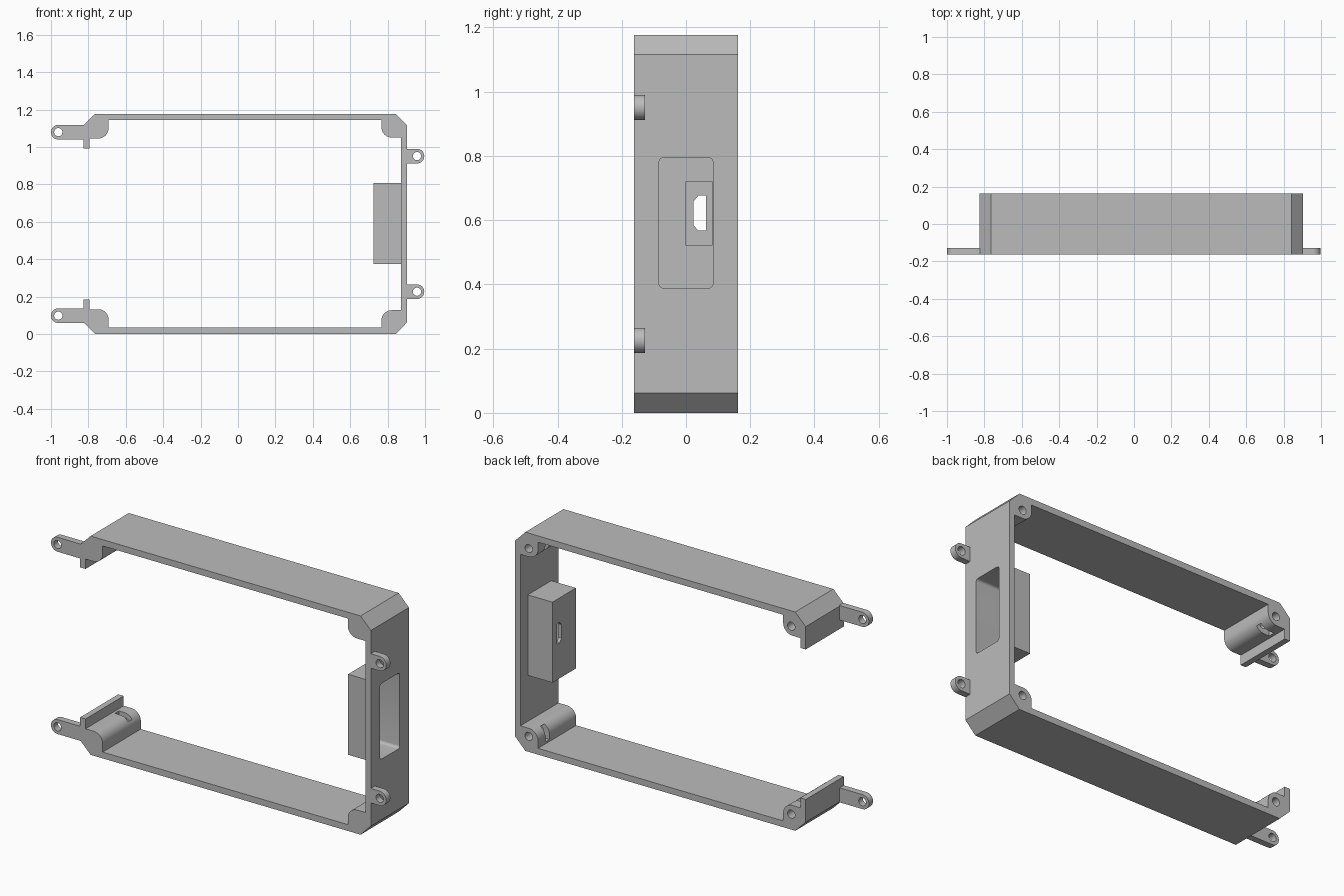
import bpy, bmesh
from math import cos, sin, radians, pi

H = 1.177      # full height
D = 0.162      # half depth

cube = bpy.data.objects.get("Cube")
if cube:
    bpy.data.objects.remove(cube, do_unlink=True)

grey = bpy.data.materials.new("matte grey")
grey.use_nodes = True
COLOUR = (0.5, 0.5, 0.5, 1)
grey.diffuse_color = COLOUR
grey.node_tree.nodes["Principled BSDF"].inputs["Base Color"].default_value = COLOUR


def arc(cu, cv, r, a0, a1, n=10):
    return [(cu + r * cos(radians(a0 + (a1 - a0) * i / n)),
             cv + r * sin(radians(a0 + (a1 - a0) * i / n))) for i in range(n + 1)]


def prism(name, pts, lo, hi, axis="y"):
    """Extrude a profile: (x, z) along y, or (y, z) along x."""
    bm = bmesh.new()
    place = (lambda u, v, t: (u, t, v)) if axis == "y" else (lambda u, v, t: (t, u, v))
    face = bm.faces.new([bm.verts.new(place(u, v, lo)) for u, v in pts])
    ext = bmesh.ops.extrude_face_region(bm, geom=[face])
    move = (0, hi - lo, 0) if axis == "y" else (hi - lo, 0, 0)
    bmesh.ops.translate(bm, vec=move,
                        verts=[g for g in ext["geom"] if isinstance(g, bmesh.types.BMVert)])
    bmesh.ops.recalc_face_normals(bm, faces=bm.faces)
    mesh = bpy.data.meshes.new(name)
    bm.to_mesh(mesh)
    bm.free()
    mesh.materials.append(grey)
    ob = bpy.data.objects.new(name, mesh)
    bpy.context.collection.objects.link(ob)
    return ob


def rect(u0, u1, v0, v1):
    return [(u0, v0), (u1, v0), (u1, v1), (u0, v1)]


def flip(pts):
    return [(u, H - v) for u, v in reversed(pts)]


def circle(u, v, r):
    return arc(u, v, r, 0, 360, 24)[:-1]


def carve(ob, cutters):
    """Cut every cutter out of the part, then shade it."""
    bpy.context.view_layer.objects.active = ob
    for c in cutters:
        mod = ob.modifiers.new("cut", "BOOLEAN")
        mod.operation = "DIFFERENCE"
        mod.solver = "EXACT"
        mod.object = c
        bpy.ops.object.modifier_apply(modifier=mod.name)
    bpy.ops.object.select_all(action="DESELECT")
    ob.select_set(True)
    bpy.ops.object.shade_smooth_by_angle(angle=radians(30))


# Frame: upper half profile with corner blocks, mirrored for the lower half
upper = [(0.904, 1.115), (0.843, H), (-0.764, H), (-0.826, 1.115),
         (-0.826, 0.992), (-0.794, 0.992), (-0.794, 1.045)]
upper += arc(-0.747, 1.1, 0.055, 270, 360)
upper += [(-0.692, 1.143), (0.767, 1.143)]
upper += arc(0.822, 1.105, 0.055, 180, 270)
upper += [(0.872, 1.05)]
frame = prism("frame", upper + flip(upper), -D, D)

# Port housing on the inside of the closed end
housing = prism("port_housing", rect(-0.1, 0.1, 0.375, 0.808), 0.725, 0.88, "x")

# Pocket, inner recess and port opening
r, z0, z1, w = 0.015, 0.388, 0.795, 0.084
pocket_pts = (arc(w - r, z1 - r, r, 0, 90, 5) + arc(r - w, z1 - r, r, 90, 180, 5)
              + arc(r - w, z0 + r, r, 180, 270, 5) + arc(w - r, z0 + r, r, 270, 360, 5))
pocket = prism("pocket_cutter", pocket_pts, 0.76, 1.0, "x")
recess = prism("recess_cutter", rect(-0.002, 0.083, 0.523, 0.718), 0.742, 0.8, "x")
port_pts = [(0.023, 0.585), (0.038, 0.567), (0.063, 0.567),
            (0.063, 0.676), (0.038, 0.676), (0.023, 0.658)]
port = prism("port_cutter", port_pts, 0.7, 0.78, "x")

# Blind screw holes from the back and nut slots in the corner blocks
corner_cutters = []
for mirror in (lambda p: p, flip):
    for x in (-0.74, 0.823):
        corner_cutters.append(prism("screw_cutter", mirror(circle(x, 1.094, 0.022)), 0.03, 0.2))
    corner_cutters.append(prism("nut_cutter", mirror(rect(-0.779, -0.701, 1.0, 1.132)), 0.066, 0.1))
    corner_cutters.append(prism("nut_cutter", mirror(rect(0.7, 0.862, 1.056, 1.132)), 0.066, 0.1))

carve(frame, [pocket] + corner_cutters)
carve(housing, [pocket, recess, port])

# Mounting ears at the front: long ones on the open end, short ones on the closed end
ear_cutters = []
for level, mirror in (("upper", lambda p: p), ("lower", flip)):
    for kind, x, z, root, a0 in (("long", -0.961, 1.079, -0.82, 90),
                                 ("short", 0.957, 0.951, 0.9, -90)):
        rad = 0.039
        cap = arc(x, z, rad, a0, a0 + 180, 16)
        side = rad if a0 < 0 else -rad
        pts = cap + [(root, z + side), (root, z - side)]
        ear = prism(f"{level}_{kind}_ear", mirror(pts), -D, -0.127)
        hole = prism("ear_cutter", mirror(circle(x, z, 0.022)), -0.3, 0)
        carve(ear, [hole])
        ear_cutters.append(hole)

for c in [pocket, recess, port] + corner_cutters + ear_cutters:
    bpy.data.objects.remove(c, do_unlink=True)
